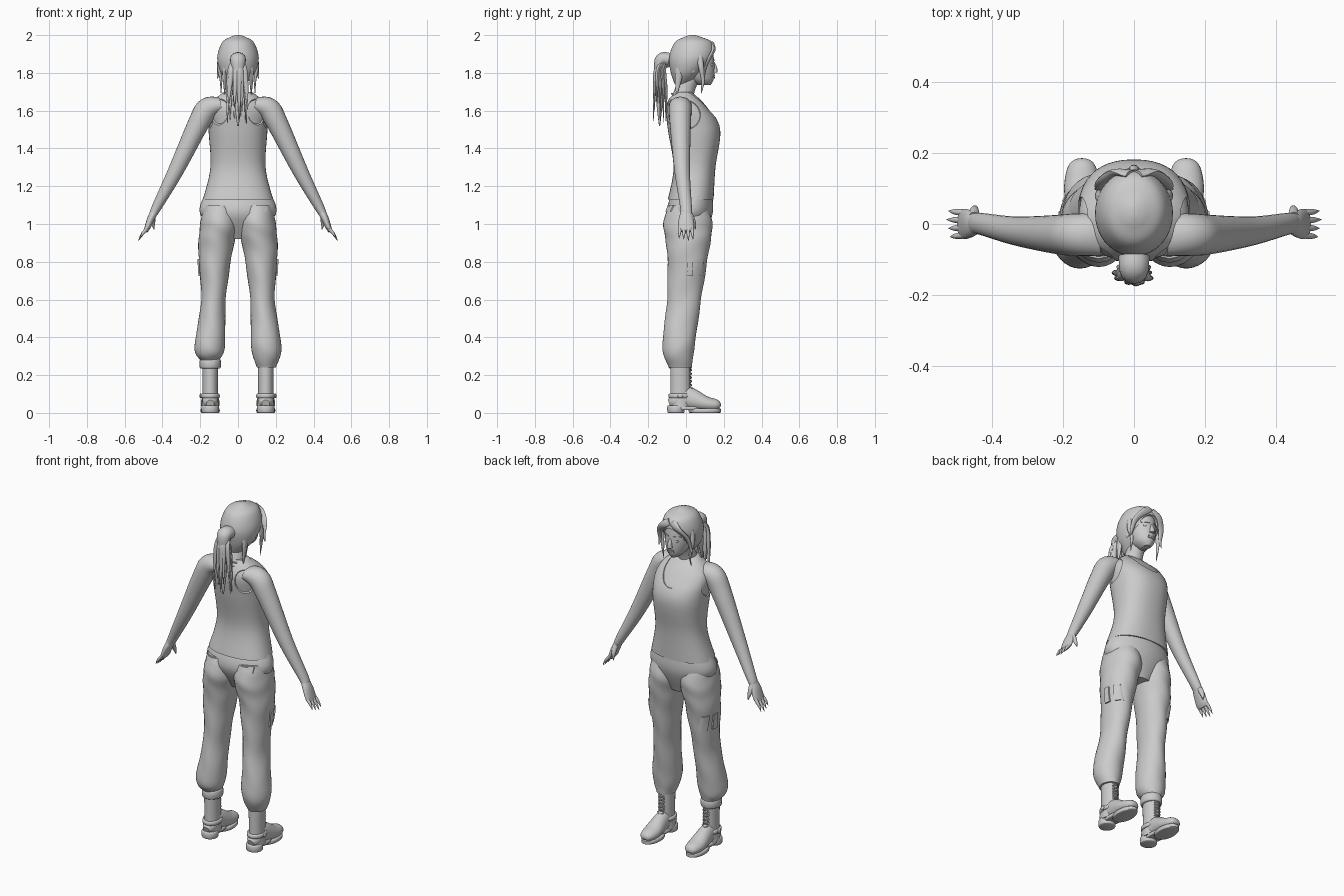
import bpy, bmesh, random
from math import sin, cos, pi, radians
from mathutils import Vector, Matrix
from mathutils.bvhtree import BVHTree

if "Cube" in bpy.data.objects:
    bpy.data.objects.remove(bpy.data.objects["Cube"])
random.seed(4)
X, Y, Z = Vector((1, 0, 0)), Vector((0, 1, 0)), Vector((0, 0, 1))
SIDES = (("left", 1), ("right", -1))
SHARP = radians(42)

tone = .6
grey = bpy.data.materials.new("plain_grey")
grey.use_nodes = True
grey.diffuse_color = (tone, tone, tone, 1)
grey.node_tree.nodes["Principled BSDF"].inputs["Base Color"].default_value = (tone, tone, tone, 1)


def finish(name, bm):
    bmesh.ops.recalc_face_normals(bm, faces=bm.faces[:])
    mesh = bpy.data.meshes.new(name)
    bm.to_mesh(mesh)
    bm.free()
    mesh.materials.append(grey)
    mesh.shade_smooth()
    mesh.set_sharp_from_angle(angle=SHARP)
    part = bpy.data.objects.new(name, mesh)
    bpy.context.scene.collection.objects.link(part)
    return part


def smooth_keys(keys, steps):
    """Catmull-Rom curve through key rings."""
    keys = [Vector(key) for key in keys]
    keys = keys[:1] + keys + keys[-1:]
    rows = []
    for p, q, r, s in zip(keys, keys[1:], keys[2:], keys[3:]):
        for i in range(steps):
            t = i / steps
            rows.append(q + ((r - p) * t + (p * 2 - q * 5 + r * 4 - s) * t * t
                             + (q * 3 - p - r * 3 + s) * t ** 3) / 2)
    return rows + keys[-1:]


def loft(name, keys, side=1, seg=24, steps=5, ref=Y, power=2, flat=False, fold=0):
    """Skin over oval rings: x, y, z, radius across, radius along ref (optional)."""
    rows = smooth_keys([(key[0] * side, *key[1:4], key[-1]) for key in keys], steps)
    bm, rings = bmesh.new(), []
    for i, row in enumerate(rows):
        before, after = rows[max(i - 1, 0)], rows[min(i + 1, len(rows) - 1)]
        along = Z if flat else Vector((after - before)[:3]).normalized()
        v = (ref - along * ref.dot(along)).normalized()
        u = v.cross(along)
        ring = []
        for j in range(seg):
            turn = 2 * pi * j / seg
            c, s = (abs(w) ** (2 / power) * (1 if w > 0 else -1) for w in (cos(turn), sin(turn)))
            crease = 1 + fold * sin(i + 2 * sin(4 * turn / 2)) * sin(pi * i / len(rows))
            ring.append(bm.verts.new(Vector(row[:3]) + (u * row[3] * c + v * row[4] * s) * crease))
        rings.append(ring)
    for lower, upper in zip(rings, rings[1:]):
        for j in range(seg):
            k = (j + 1) % seg
            bm.faces.new((lower[j], lower[k], upper[k], upper[j]))
    bm.faces.new(rings[0])
    bm.faces.new(rings[-1])
    return finish(name, bm)


def body(name, rows, grow=0, **options):
    """Upright loft from rows of height, back y, front y, half width."""
    return loft(name, [(0, (back + front) / 2, z, half + grow, (front - back) / 2 + grow)
                       for z, back, front, half in rows], flat=True, seg=44, **options)


def taper(name, points, radius, side=1, wide=1, ref=X):
    """Strand that thins towards its last point; wide stretches it along ref."""
    last = len(points) - 1
    sizes = [radius * (1.1 - (i / last) ** 2) for i in range(last + 1)]
    return loft(name, [(*p, r, r * wide) for p, r in zip(points, sizes)], side, seg=12, ref=ref)


def tube(name, points, radius, side=1):
    return loft(name, [(*p, radius) for p in points], side, seg=8, steps=3, ref=X + Z * 3 + Y)


def band(name, centre, across, deep, half, side):
    """Rounded horizontal band."""
    x, y, z = centre
    return loft(name, [(x, y, z + half * h, across * k, deep * k)
                       for h, k in ((-1, .9), (-.7, 1), (.7, 1), (1, .9))],
                side, steps=2, flat=True)


def blob(name, centre, size):
    bm = bmesh.new()
    place = Matrix.Translation(centre) @ Matrix.Diagonal((*size, 1))
    bmesh.ops.create_uvsphere(bm, u_segments=32, v_segments=18, radius=1, matrix=place)
    return finish(name, bm)


def carve(part, cutters):
    """Subtract cutters, bake the result and discard the cutters."""
    for cutter in cutters:
        cutter.hide_render = True
        cut = part.modifiers.new("cut", "BOOLEAN")
        cut.operation, cut.solver, cut.object = "DIFFERENCE", "EXACT", cutter
    graph = bpy.context.evaluated_depsgraph_get()
    mesh = bpy.data.meshes.new_from_object(part.evaluated_get(graph))
    part.modifiers.clear()
    part.data = mesh
    mesh.set_sharp_from_angle(angle=SHARP)
    for cutter in cutters:
        bpy.data.objects.remove(cutter)


def patch(name, target, centre, u, v, inward, thick=.006):
    """Thin plate draped on target by casting inward."""
    tree = BVHTree.FromPolygons([vert.co for vert in target.data.vertices],
                                [face.vertices[:] for face in target.data.polygons])
    grid = (-1, -1, -.5, 0, .5, 1, 1)
    bm, verts = bmesh.new(), []
    for i, a in enumerate(grid):
        for j, b in enumerate(grid):
            point = Vector(centre) + u * a + v * b
            hit = tree.ray_cast(point - inward, inward)[0] or point
            rim = {i, j} & {0, len(grid) - 1}
            verts.append(bm.verts.new(hit + inward * (thick if rim else -thick)))
    n = len(grid)
    for i in range(n - 1):
        for j in range(n - 1):
            q = i * n + j
            bm.faces.new((verts[q], verts[q + 1], verts[q + n + 1], verts[q + n]))
    return finish(name, bm)


# Torso and sleeveless shirt with carved neckline and armholes
torso_rows = [(1.13, -.09, .14, .18), (1.3, -.06, .15, .14), (1.5, -.09, .175, .15),
              (1.62, -.1, .11, .15), (1.7, -.06, .03, .07)]
body("torso", torso_rows, power=2.3, steps=7)
shirt = body("shirt", torso_rows, grow=.006, power=2.3, steps=7)
cuts = [blob("neck_cut", (0, .13, 1.69), (.09, .16, .13)),
        blob("nape_cut", (0, -.03, 1.74), (.1, .13, .08))]
for word, s in SIDES:
    cuts.append(blob("arm_cut", (s * .19, 0, 1.59), (.08, .09, .1)))
    cuts.append(blob("back_cut", (s * .15, -.1, 1.6), (.1, .06, .1)))
carve(shirt, cuts)

# Trouser seat and the legs
body("trouser_seat", [(1.15, -.08, .14, .18), (1.05, -.1, .14, .2), (.92, -.03, .09, .08)])
foot_x, ankle_y = .147, -.03
for word, s in SIDES:
    hem = .24 if s > 0 else .28
    leg = loft(word + "_trouser_leg",
               [(.1, .01, 1.1, .08, .1), (.1, .01, 1, .1, .13), (.12, .01, .85, .09, .11),
                (.13, -.01, .6, .065, .09), (.15, -.04, .35, .08, .085), (.15, -.03, hem, .05, .06)],
               s, seg=32, steps=8, flat=True, fold=.02)
    if s < 0:
        band("right_rolled_cuff", (foot_x, ankle_y, .26), .056, .062, .025, s)
    patch(word + "_back_pocket_flap", leg, (s * .1, 0, 1.08), X * .055, Z * .015, Y)
    for k, y in (("back", .02), ("front", .08)):
        patch(f"{word}_thigh_pouch_{k}", leg, (s * .15, y, .77), Y * .016, Z * .045, -X * s, .008)

    # Boots: shaft, foot, sole, heel, strap and laces
    loft(word + "_boot_shaft", [(foot_x, ankle_y, .29, .043, .053), (foot_x, ankle_y, .12, .04, .053),
                                (foot_x, ankle_y, .03, .045, .055)], s, flat=True)
    loft(word + "_boot_foot", [(foot_x, y, z, across, up) for y, z, across, up in
                               ((-.09, .05, .02, .02), (-.06, .06, .04, .04), (0, .08, .04, .06),
                                (.1, .05, .05, .04), (.16, .04, .04, .03), (.18, .03, .02, .01))],
         s, ref=Z)
    band(word + "_boot_sole", (foot_x, .1, .012), .05, .085, .012, s)
    band(word + "_boot_arch", (foot_x, .01, .025), .04, .09, .01, s)
    band(word + "_boot_heel", (foot_x, -.053, .02), .046, .046, .02, s)
    band(word + "_ankle_strap", (foot_x, ankle_y, .09), .05, .062, .012, s)
    blob(word + "_strap_buckle", (s * .198, ankle_y, .09), (.006, .014, .012))
    for i in range(7):
        z = .1 + i * .02
        y = .03 + max(0, .14 - z) / 2
        for k in (-.02, .02):
            tube(f"{word}_lace_{i}", [(foot_x - k, y - .01, z), (foot_x, y, z + .007),
                                      (foot_x + k, y - .01, z + .014)], .003, s)

    # Arms and hands
    loft(word + "_arm", [(.09, -.03, 1.63, .04, .06), (.16, -.03, 1.61, .06), (.21, -.03, 1.53, .056),
                         (.33, -.02, 1.28, .041), (.43, 0, 1.09, .026, .031), (.45, 0, 1.05, .02, .03)], s)
    loft(word + "_palm", [(.44, 0, 1.07, .02, .025), (.46, 0, 1.03, .02, .038),
                          (.48, 0, .98, .015, .043), (.49, 0, .96, .01, .036)], s)
    for k in range(4):
        y = (k - 1.5) * .021
        reach = Vector((.05, y / 5, -.07)) * (1 - .1 * abs(k - 2))
        root = Vector((.478, y, .98))
        taper(f"{word}_finger_{k}", [root, root + reach / 2 + X * .005, root + reach], .009, s)
    taper(word + "_thumb", [(.45, .02, 1.05), (.45, .04, 1.01), (.445, .05, .97)], .014, s)

# Neck and head
loft("neck", [(0, -.02, 1.64, .07, .06), (0, -.01, 1.7, .05, .055), (0, .03, 1.8, .05, .055)], flat=True)
head = body("head", [(1.735, .06, .13, .02), (1.77, .01, .147, .054), (1.85, -.04, .15, .077),
                     (1.95, -.05, .13, .07), (1.98, 0, .07, .03)], steps=7)
taper("nose", [(0, .152, 1.803), (0, .152, 1.83), (0, .147, 1.86)], .014)
for word, s in SIDES:
    blob(word + "_eye", (s * .031, .133, 1.843), (.014, .01, .008))
    blob(word + "_ear", (s * .08, .035, 1.825), (.012, .02, .03))
    patch(word + "_brow", head, (s * .034, 0, 1.866), X * .02, Z * .004, -Y, .004)
for word, z in (("lower", 1.775), ("upper", 1.784)):
    patch(word + "_lip", head, (0, 0, z), X * .02, Z * .004, -Y, .005)

# Hair cap opened around the face
cap = body("hair_cap", [(1.74, -.06, .02, .04), (1.8, -.08, .09, .09), (1.88, -.09, .15, .11),
                        (1.96, -.06, .14, .085), (1.99, -.01, .08, .04), (2, .02, .05, .01)])
carve(cap, [blob("face_cut", (0, .17, 1.8), (.083, .12, .115))])

# Loose locks framing the face
for word, s in SIDES:
    taper(word + "_fringe", [(.01, .14, 1.95), (.05, .145, 1.92), (.09, .12, 1.87),
                             (.1, .1, 1.81), (.11, .1, 1.77)], .01, s, 2)
    taper(word + "_side_lock", [(.09, .07, 1.9), (.1, .08, 1.83), (.09, .09, 1.76), (.09, .08, 1.69)],
          .015, s, .7)
    taper(word + "_nape_lock", [(.07, -.03, 1.84), (.07, -.04, 1.77), (.07, -.05, 1.68)], .022, s, .6)

# Ponytail: a core with a ring of loose locks
blob("hair_tie", (0, -.1, 1.86), (.028, .024, .032))
taper("ponytail", [(0, -.09, 1.87), (0, -.13, 1.87), (0, -.14, 1.8), (0, -.14, 1.65), (0, -.14, 1.52)],
      .033, wide=1.2)
for i in range(12):
    spread = X * cos(pi * i / 6) * .05 + Y * sin(pi * i / 6) * .035
    core = Vector((random.uniform(-.01, .01), -.137, 0))
    low = random.uniform(1.52, 1.64)
    taper(f"ponytail_lock_{i}", [Vector((0, -.11, 1.87)) + spread / 5, core + spread * .6 + Z * 1.82,
                                 core + spread * .9 + Z * 1.72, core + spread + Z * low], .011, wide=1.6)

# Necklace
arc = [2 * pi * i / 16 for i in range(17)]
tube("necklace", [(.06 * sin(a), -.01 - .066 * cos(a), 1.67 + .02 * cos(a)) for a in arc], .004)
blob("pendant", (0, .06, 1.64), (.008, .006, .014))
